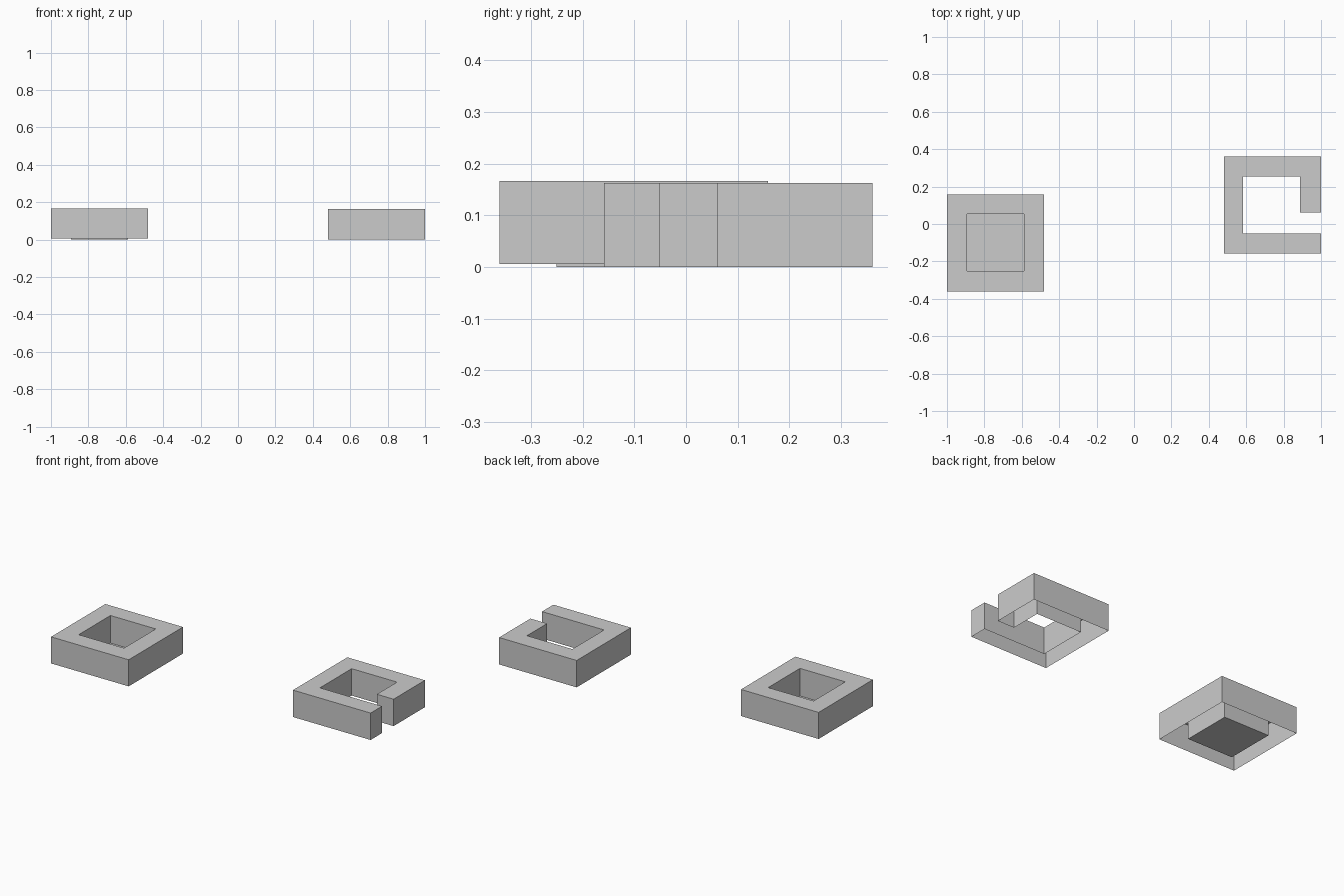
import bpy, bmesh

if "Cube" in bpy.data.objects:
    bpy.data.objects.remove(bpy.data.objects["Cube"])


def make_object(name, bm):
    mesh = bpy.data.meshes.new(name)
    bm.to_mesh(mesh)
    bm.free()
    obj = bpy.data.objects.new(name, mesh)
    bpy.context.collection.objects.link(obj)
    return obj


def rect(x0, x1, y0, y1):
    return [(x0, y0), (x1, y0), (x1, y1), (x0, y1)]


def loop(bm, pts, z):
    return [bm.verts.new((x, y, z)) for x, y in pts]


def bridge(bm, lower, upper):
    n = len(lower)
    for i in range(n):
        j = (i + 1) % n
        bm.faces.new((lower[i], lower[j], upper[j], upper[i]))


# Closed square tray: open-bottomed rim with a thin floor in the well
bm = bmesh.new()
outer = rect(-1.0, -0.48, -0.361, 0.159)
inner = rect(-0.892, -0.588, -0.251, 0.053)
top = 0.167
outer_low, outer_top = loop(bm, outer, 0.006), loop(bm, outer, top)
inner_low, inner_top = loop(bm, inner, 0.0), loop(bm, inner, top)
bridge(bm, outer_low, outer_top)
bridge(bm, inner_top, inner_low)
bridge(bm, outer_top, inner_top)
bm.faces.new(inner_low)
make_object("square_tray", bm)

# Broken square ring: open-bottomed walls with a gap on the right side
bm = bmesh.new()
outline = [(0.48, -0.159), (1.0, -0.159), (1.0, -0.05), (0.584, -0.05),
           (0.584, 0.254), (0.888, 0.254), (0.888, 0.061), (1.0, 0.061),
           (1.0, 0.361), (0.48, 0.361)]
low, high = loop(bm, outline, 0.0), loop(bm, outline, 0.163)
bridge(bm, low, high)
bm.faces.new(high)
make_object("gapped_square_ring", bm)
